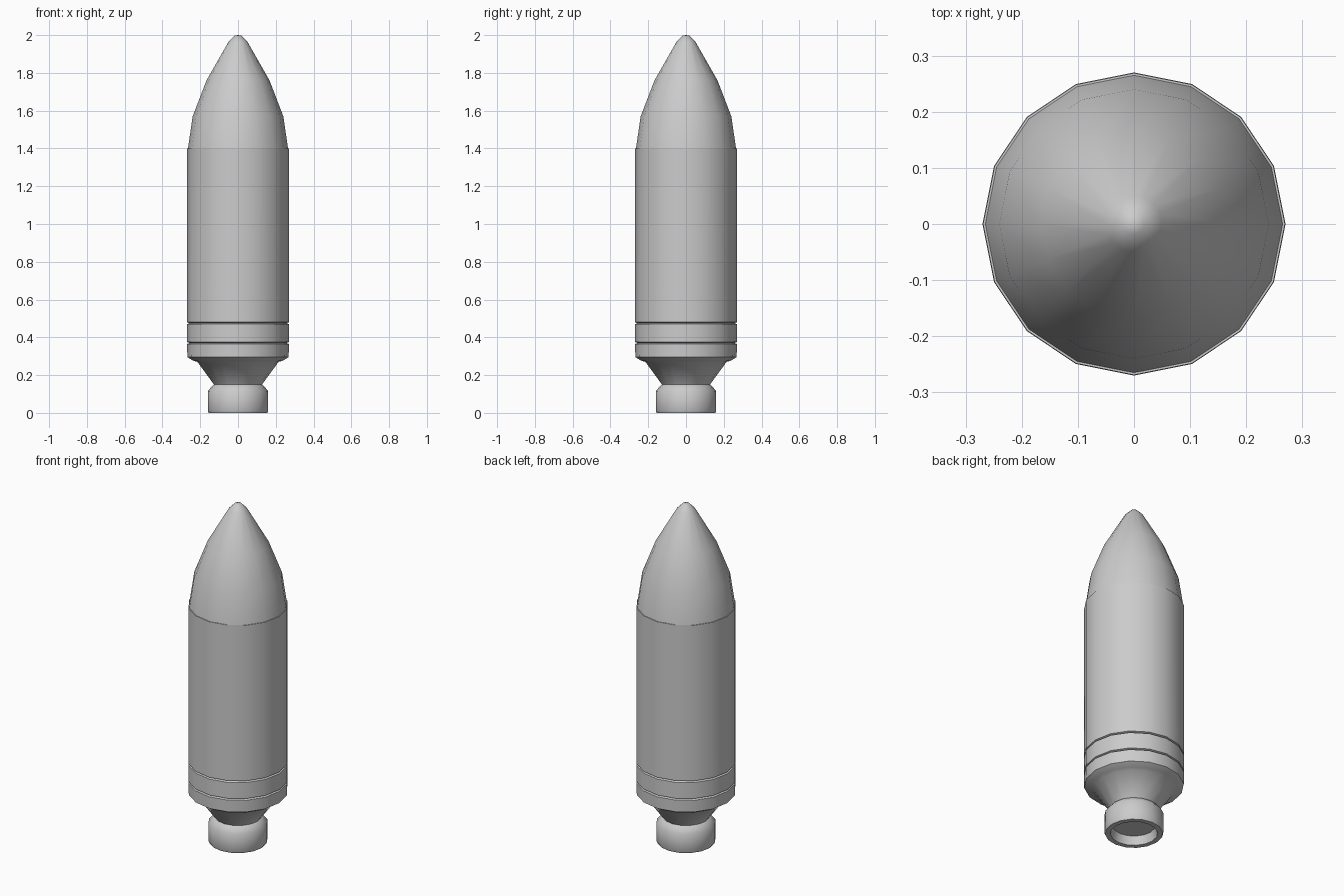
import bpy, bmesh, math

if "Cube" in bpy.data.objects:
    bpy.data.objects.remove(bpy.data.objects["Cube"])

SIDES = 16


def lathe(name, profile):
    """Revolve (radius, z) points, ordered bottom to top, about the z axis."""
    bm = bmesh.new()
    rings = []
    for r, z in profile:
        if r < 1e-6:
            rings.append([bm.verts.new((0, 0, z))])
        else:
            rings.append([bm.verts.new((r * math.cos(i * math.tau / SIDES),
                                        r * math.sin(i * math.tau / SIDES), z))
                          for i in range(SIDES)])
    for a, b in zip(rings, rings[1:]):
        for i in range(SIDES):
            j = (i + 1) % SIDES
            if len(a) == 1:
                bm.faces.new((a[0], b[j], b[i]))
            elif len(b) == 1:
                bm.faces.new((a[i], a[j], b[0]))
            else:
                bm.faces.new((a[i], a[j], b[j], b[i]))
    bmesh.ops.recalc_face_normals(bm, faces=bm.faces)
    mesh = bpy.data.meshes.new(name)
    bm.to_mesh(mesh)
    bm.free()
    ob = bpy.data.objects.new(name, mesh)
    bpy.context.collection.objects.link(ob)
    bpy.context.view_layer.objects.active = ob
    for o in bpy.context.selected_objects:
        o.select_set(False)
    ob.select_set(True)
    bpy.ops.object.shade_smooth_by_angle(angle=math.radians(40))
    return ob


# Hollow nozzle, flared tail, grooved bands and straight casing
lathe("casing", [
    (0, 0.05), (0.115, 0.05), (0.127, 0.0), (0.155, 0.0), (0.16, 0.01),
    (0.16, 0.115), (0.135, 0.145), (0.127, 0.15),
    (0.215, 0.27), (0.235, 0.275), (0.268, 0.295),
    (0.27, 0.365), (0.257, 0.37), (0.27, 0.375),
    (0.27, 0.47), (0.257, 0.475), (0.27, 0.48),
    (0.269, 1.40), (0.262, 1.40), (0, 1.40),
])

# Pointed nose with a small rounded tip
lathe("nose_cone", [
    (0, 1.40), (0.265, 1.40), (0.24, 1.57), (0.167, 1.76),
    (0.05, 1.965), (0.018, 1.997), (0, 2.0),
])
